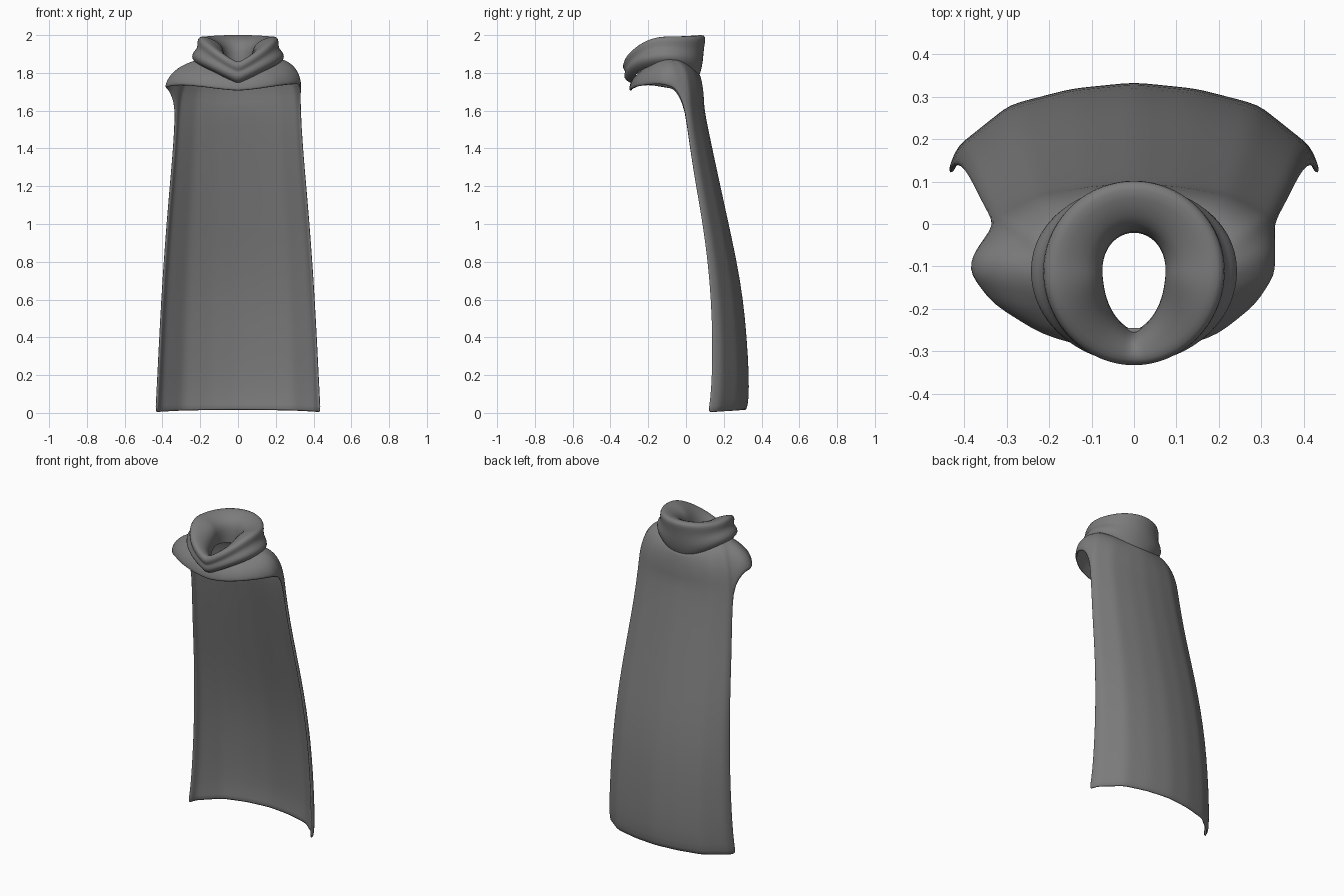
import bpy, bmesh
from math import sin, cos, radians
from mathutils import Vector

if "Cube" in bpy.data.objects:
    bpy.data.objects.remove(bpy.data.objects["Cube"])

cloth = bpy.data.materials.new("grey cloth")
cloth.diffuse_color = (0.2, 0.2, 0.2, 1)
cloth.use_nodes = True
cloth.node_tree.nodes["Principled BSDF"].inputs["Base Color"].default_value = cloth.diffuse_color
STEP = 7.5
N = int(360 / STEP)          # columns; angle 0 is the back, 180 the front


def keyed(keys, t):
    """Linear lookup in a list of (t, values...) rows."""
    for a, b in zip(keys, keys[1:]):
        if t <= b[0]:
            f = (t - a[0]) / (b[0] - a[0])
            return [p + (q - p) * f for p, q in zip(a[1:], b[1:])]
    return list(keys[-1][1:])


def finish(bm, name, thickness=0):
    me = bpy.data.meshes.new(name)
    bm.to_mesh(me)
    bm.free()
    me.materials.append(cloth)
    ob = bpy.data.objects.new(name, me)
    bpy.context.collection.objects.link(ob)
    if thickness:
        m = ob.modifiers.new("thickness", 'SOLIDIFY')
        m.thickness, m.offset = thickness, -1
    m = ob.modifiers.new("smooth", 'SUBSURF')
    m.levels = m.render_levels = 1
    for p in me.polygons:
        p.use_smooth = True


# cape rows: height, half width, back y, side edge y
ROWS = [(1.6, .335, .098, 0), (1.4, .347, .14, .025), (1.2, .365, .183, .057),
        (1.0, .382, .227, .092), (.8, .397, .27, .118), (.6, .41, .304, .135),
        (.4, .421, .323, .142), (.2, .431, .335, .14), (.06, .438, .334, .13),
        (0, .442, .322, .117)]
# faceted cape cross-section: angle, width share, depth share
ARC = [(0, 0, 1), (22.5, .34, .925), (45, .675, .735), (75, .955, .25), (90, 1, 0)]
# front hem of the mantle: angle, x, y, z
HEM = [(90, .335, 0, 1.6), (97.5, .335, -.03, 1.675), (105, .337, -.06, 1.72),
       (120, .335, -.12, 1.74), (135, .29, -.19, 1.74), (150, .2, -.262, 1.73),
       (165, .1, -.295, 1.715), (180, 0, -.303, 1.705)]


def cape_point(row, deg):
    z, w, back, edge = row
    u, v = keyed(ARC, abs(deg))
    lift = .012 * v * max(0, 1 - z / .2)
    return Vector((w * u * (1 if deg > 0 else -1), edge + (back - edge) * v, z + lift))


def hem_point(deg):
    if abs(deg) <= 90:
        return cape_point(ROWS[0], deg)
    x, y, z = keyed(HEM, abs(deg))
    if deg < 0:              # the left shoulder flares wider
        x *= -(1 + .16 * min(1, max(0, (abs(deg) - 90) / 20, 0), max(0, (172 - abs(deg)) / 35)))
        z -= .015 * max(0, 1 - abs(abs(deg) - 120) / 20)
    return Vector((x, y, z))


# mantle over the shoulders, running down into the cape
bm = bmesh.new()
angles = [-180 + STEP * i for i in range(N)]
grid = []
for deg in angles:
    a = radians(deg)
    s2, c = sin(a) ** 2, cos(a)
    neck = Vector((.18 * sin(a), -.11 + (.183 if c > 0 else .14) * c, 1.795 + .085 * s2))
    hem = hem_point(deg)
    bend = neck.lerp(hem, .93 + .03 * sin(a))
    side = 1.88 + .015 * sin(a)
    bend.z = (1.73 if c > 0 else 1.77) * (1 - s2) + side * s2
    col = []
    for k in range(7):
        t = k / 6
        col.append(neck * (1 - t) ** 2 + bend * 2 * t * (1 - t) + hem * t * t)
    if abs(deg) <= 90:
        col += [cape_point(r, deg) for r in ROWS[1:]]
    grid.append([bm.verts.new(p) for p in col])
for i in range(N):
    a, b = grid[i], grid[(i + 1) % N]
    for k in range(min(len(a), len(b)) - 1):
        bm.faces.new((a[k], b[k], b[k + 1], a[k + 1]))
finish(bm, "cape", .015)

# folded cowl: (radius, z) sections at the back, side and front
BACK = [(.17, 1.765), (.188, 1.8), (.2, 1.86), (.203, 1.91), (.21, 1.96), (.216, 1.99),
        (.195, 2.006), (.15, 1.99), (.11, 1.965), (.088, 1.92), (.09, 1.83)]
SIDE = [(.215, 1.845), (.245, 1.872), (.245, 1.905), (.213, 1.93), (.216, 1.965), (.21, 1.988),
        (.185, 1.996), (.135, 1.98), (.092, 1.955), (.07, 1.91), (.078, 1.83)]
FRONT = [(.17, 1.74), (.209, 1.752), (.222, 1.785), (.208, 1.803), (.227, 1.82), (.222, 1.85),
         (.2, 1.858), (.178, 1.85), (.162, 1.83), (.15, 1.79), (.145, 1.75)]

bm = bmesh.new()
rings = []
for deg in angles:
    a = radians(deg)
    s, c = abs(sin(a)), cos(a)
    ring = []
    for k, (r1, z1) in enumerate(SIDE):
        r0, z0 = (BACK if c > 0 else FRONT)[k]
        wr = c * c
        if c < 0 and k > 6:  # the opening narrows to a point at the front
            wr = (1 - s) ** 1.2
        wz = c * c if c > 0 else .75 * (1 - s) + .25 * c * c   # V-shaped drape
        r, z = r1 + (r0 - r1) * wr, z1 + (z0 - z1) * wz
        ring.append(bm.verts.new((r * sin(a), -.11 + r * c, z)))
    rings.append(ring)
for i in range(N):
    a, b = rings[i], rings[(i + 1) % N]
    for k in range(len(SIDE) - 1):
        bm.faces.new((a[k], a[k + 1], b[k + 1], b[k]))
finish(bm, "cowl")
